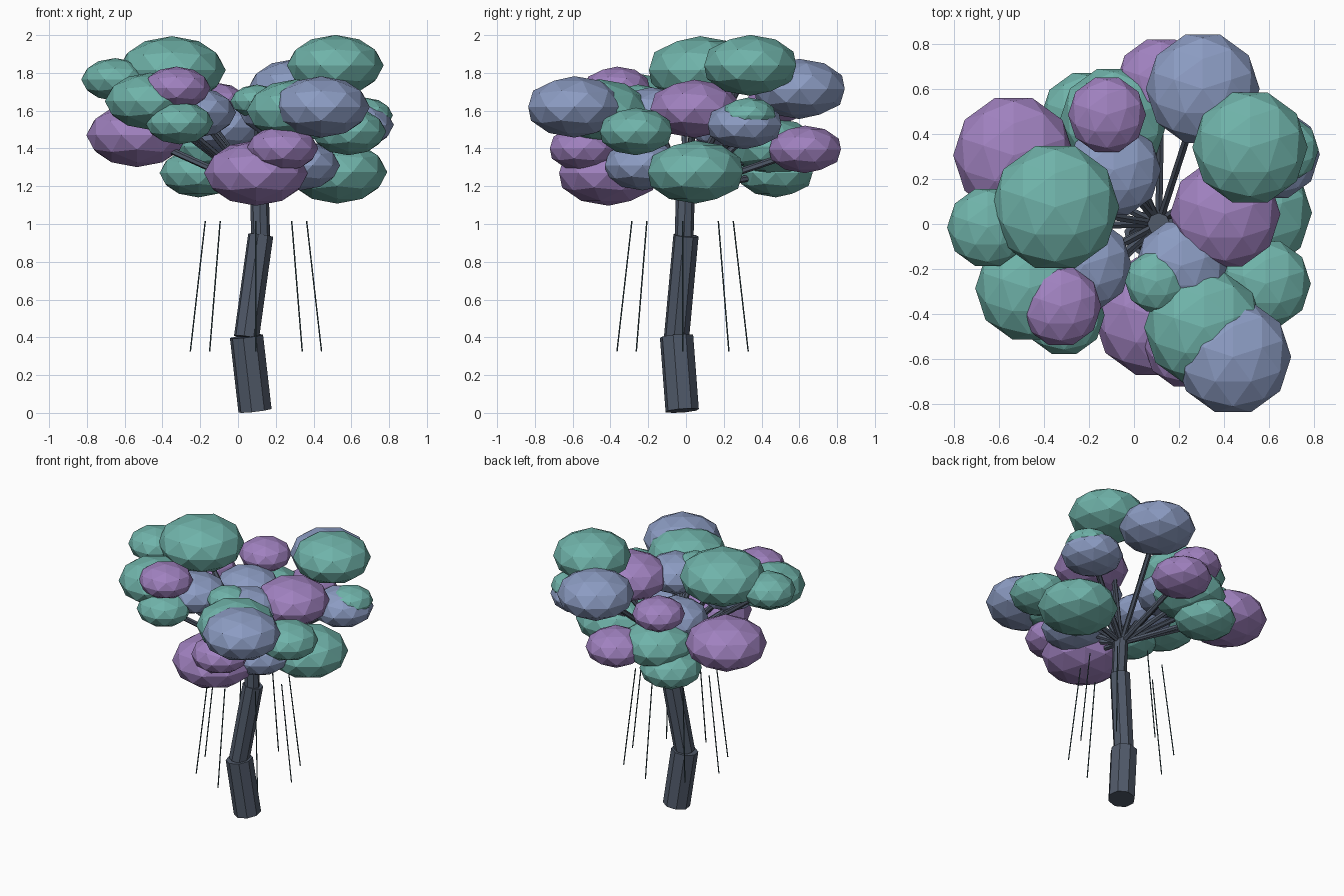
import bpy
import math
from mathutils import Vector, Matrix

default_cube = bpy.data.objects.get("Cube")
if default_cube:
    bpy.data.objects.remove(default_cube, do_unlink=True)


def make_material(name, red, green, blue):
    material = bpy.data.materials.new(name)
    material.use_nodes = True
    colour = (red, green, blue, 1)
    material.diffuse_color = colour
    shader = material.node_tree.nodes["Principled BSDF"]
    shader.inputs["Base Color"].default_value = colour
    shader.inputs["Roughness"].default_value = 0.9
    return material


materials = {
    "teal": make_material("teal leaves", 0.16, 0.45, 0.40),
    "purple": make_material("purple leaves", 0.35, 0.22, 0.52),
    "blue": make_material("lavender blue leaves", 0.26, 0.33, 0.54),
    "bark": make_material("slate bark", 0.08, 0.10, 0.14),
    "vine": make_material("dark vine", 0.045, 0.085, 0.10),
}


def finish(name, material):
    part = bpy.context.object
    part.name = name
    part.data.name = name
    part.data.materials.append(materials[material])
    return part


def rod(name, start, end, radius, sides, material):
    """Straight prism between two points."""
    start, end = Vector(start), Vector(end)
    axis = end - start
    bpy.ops.mesh.primitive_cylinder_add(vertices=sides, radius=radius, depth=axis.length)
    part = finish(name, material)
    turn = axis.to_track_quat("Z", "Y").to_matrix().to_4x4()
    part.data.transform(Matrix.Translation((start + end) / 2) @ turn)
    return part


def leaf_clump(name, centre, radius, material):
    """Flattened, faceted ball of leaves."""
    bpy.ops.mesh.primitive_ico_sphere_add(subdivisions=2, radius=radius)
    part = finish(name, material)
    part.data.transform(Matrix.Diagonal((1, 1, 0.63, 1)) @ Matrix.Rotation(math.pi / 2, 4, "Z"))
    part.location = centre
    return part


# Crooked trunk in three stepped sections
rod("trunk_base", (0.09, -0.02, 0.012), (0.045, -0.05, 0.405), 0.09, 8, "bark")
rod("trunk_middle", (0.045, -0.05, 0.40), (0.12, 0, 0.94), 0.068, 8, "bark")
rod("trunk_top", (0.12, -0.01, 0.93), (0.11, 0, 1.28), 0.05, 8, "bark")

# Leaf clumps: x, y, z, radius
canopy = {
    "teal": [
        (-0.35, 0.075, 1.815, 0.285),
        (0.515, 0.34, 1.84, 0.256),
        (0.31, -0.46, 1.60, 0.265),
        (-0.65, -0.015, 1.765, 0.18),
        (-0.465, -0.285, 1.65, 0.24),
        (-0.09, 0.46, 1.41, 0.24),
        (-0.21, 0.475, 1.27, 0.205),
        (0.67, 0.33, 1.575, 0.15),
        (0.585, -0.265, 1.49, 0.2),
        (0.525, 0.05, 1.275, 0.265),
        (0.1, -0.255, 1.65, 0.14),
        (-0.31, -0.405, 1.535, 0.18),
    ],
    "purple": [
        (0.405, 0.045, 1.61, 0.245),
        (-0.535, 0.305, 1.47, 0.268),
        (-0.325, -0.365, 1.72, 0.18),
        (-0.12, 0.485, 1.64, 0.173),
        (0.12, 0.63, 1.395, 0.2),
        (0.095, -0.41, 1.27, 0.275),
        (0.235, -0.54, 1.40, 0.19),
    ],
    "blue": [
        (0.305, 0.6, 1.715, 0.253),
        (0.44, -0.59, 1.62, 0.258),
        (0.62, 0.31, 1.525, 0.205),
        (0.33, -0.23, 1.31, 0.21),
        (0.21, -0.185, 1.595, 0.205),
        (-0.09, 0.24, 1.51, 0.21),
        (-0.22, -0.18, 1.59, 0.21),
    ],
}

# Each clump sits on a branch that fans out from the trunk
fork = (0.11, 0, 1.18)
for colour, clumps in canopy.items():
    for number, (x, y, z, radius) in enumerate(clumps, 1):
        leaf_clump(f"{colour}_leaf_clump_{number}", (x, y, z), radius, colour)
        rod(f"{colour}_branch_{number}", fork, (x, y, z), 0.018, 6, "bark")

# Ring of thin hanging vines around the trunk
for number in range(8):
    angle = number * math.pi / 4
    outward = Vector((math.cos(angle), math.sin(angle), 0))
    middle = Vector((0.095, -0.018, 0))
    top = middle + outward * 0.268 + Vector((0, 0, 1.015))
    bottom = middle + outward * 0.347 + Vector((0, 0, 0.325))
    rod(f"hanging_vine_{number + 1}", bottom, top, 0.004, 5, "vine")
